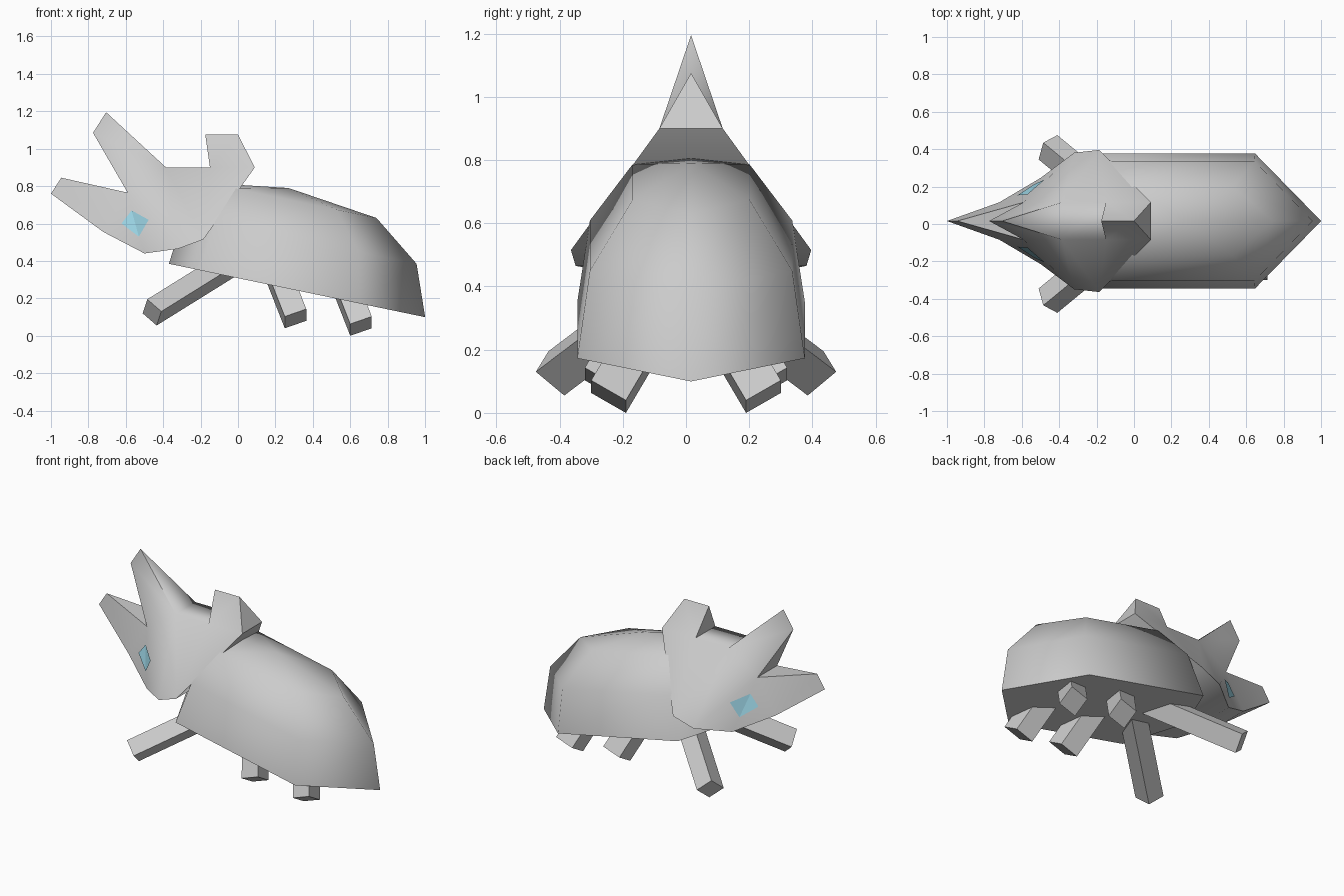
import bpy, bmesh, math
from mathutils import Vector
from mathutils.bvhtree import BVHTree

cube = bpy.data.objects.get("Cube")
if cube:
    bpy.data.objects.remove(cube, do_unlink=True)

MID = 0.016  # the shell and head sit slightly off the centre line


def material(name, rgb):
    m = bpy.data.materials.new(name)
    m.use_nodes = True
    m.diffuse_color = (*rgb, 1)
    m.node_tree.nodes["Principled BSDF"].inputs["Base Color"].default_value = (*rgb, 1)
    return m


grey = material("shell grey", (0.6, 0.6, 0.6))
blue = material("eye blue", (0.36, 0.72, 0.85))


def make(name, bm, mat):
    bmesh.ops.recalc_face_normals(bm, faces=bm.faces)
    mesh = bpy.data.meshes.new(name)
    bm.to_mesh(mesh)
    bm.free()
    mesh.materials.append(mat)
    ob = bpy.data.objects.new(name, mesh)
    bpy.context.collection.objects.link(ob)
    return ob


# Shell: stacked six-sided rings closing on one apex, on a tilted flat base
along, up = Vector((0.979, 0, -0.204)), Vector((0.204, 0, 0.979))
origin = Vector((-0.37, MID, 0.385))


def shell_point(u, y, v):
    return origin + along * u + up * v + Vector((0, y, 0))


bm = bmesh.new()
rings = []
# front tip, front corner, rear corner, rear tip, half width, height
for f, fc, rc, r, w, v in [(0, 0.17, 1.04, 1.40, 0.36, 0),
                           (0.03, 0.2, 0.98, 1.297, 0.32, 0.27),
                           (0.12, 0.27, 0.82, 1.037, 0.185, 0.466)]:
    outline = [(f, 0), (fc, -w), (rc, -w), (r, 0), (rc, w), (fc, w)]
    rings.append([bm.verts.new(shell_point(u, y, v)) for u, y in outline])
apex = bm.verts.new(shell_point(0.544, 0, 0.527))
for i in range(6):
    j = (i + 1) % 6
    for low, high in zip(rings, rings[1:]):
        bm.faces.new((low[i], low[j], high[j], high[i]))
    bm.faces.new((rings[-1][i], rings[-1][j], apex))
for face in bm.faces:
    face.smooth = True
base = bm.faces.new(rings[0])
for edge in base.edges:
    edge.smooth = False
make("shell", bm, grey)

# Head: side outline with half widths, mirrored across the centre line
points = {
    "a": (-1, 0, 0.76), "b": (-0.945, 0, 0.845),        # lower horn tip
    "c": (-0.59, 0.1, 0.765),                           # notch between horns
    "d": (-0.775, 0, 1.085), "e": (-0.705, 0, 1.195),   # upper horn tip
    "f": (-0.385, 0.1, 0.9), "g": (-0.15, 0.1, 0.9),    # top of the head
    "h": (-0.175, 0, 1.075), "i": (0, 0, 1.075),        # crest ridge
    "j": (0.09, 0.1, 0.9), "k": (-0.185, 0.38, 0.515),  # rear edge
    "l": (-0.32, 0.365, 0.465), "m": (-0.5, 0.23, 0.44), "n": (-0.72, 0.1, 0.555),
}
side_faces = ["abcn", "cdef", "ghij", "fgjk", "cfkl", "clm", "cmn"]
# each chain is bridged to its mirror image
bridges = ["bc", "cd", "ef", "fg", "gh", "ij", "jk", "kl", "lm", "mn", "na"]
bm = bmesh.new()
half = {s: {} for s in (1, -1)}
for key, (x, y, z) in points.items():
    for s in half:
        if s == -1 and y == 0:
            half[s][key] = half[1][key]
        else:
            half[s][key] = bm.verts.new((x, MID + s * y, z))
for names in side_faces:
    for s in half:
        bm.faces.new([half[s][n] for n in names])
for p, q in bridges:
    loop = [half[1][p], half[1][q], half[-1][q], half[-1][p]]
    bm.faces.new(list(dict.fromkeys(loop)))
bmesh.ops.triangulate(bm, faces=[f for f in bm.faces if len(f.verts) > 3])
bm.normal_update()
surface = BVHTree.FromBMesh(bm)
head = make("head", bm, grey)
bpy.context.view_layer.objects.active = head
head.select_set(True)
bpy.ops.object.shade_smooth_by_angle(angle=math.radians(60))
head.select_set(False)

# Eyes: thin folded diamonds laid on the cheeks
diamond = [(-0.566, 0.67), (-0.475, 0.62), (-0.527, 0.53), (-0.62, 0.6)]
for s, label in ((1, "left"), (-1, "right")):
    bm = bmesh.new()
    vs = []
    for x, z in diamond:
        hit = surface.ray_cast(Vector((x, s * 2, z)), Vector((0, -s, 0)))[0]
        vs.append(bm.verts.new(hit + Vector((-0.003, s * 0.005, 0))))
    top, back, low, front = vs
    bm.faces.new((top, back, low))
    bm.faces.new((top, low, front))
    make("eye_" + label, bm, blue)
    bpy.data.objects["eye_" + label].data.update()

# Legs: square bars, each from a lowest foot corner, two foot edges and a run
splay = ((0.115, 0, 0.04), (0, 0.11, 0.063), (-0.11, -0.165, 0.28))
legs = {
    "front_leg": ((-0.435, 0.385, 0.055),
                  (-0.075, -0.04, 0.065), (0.025, 0.09, 0.075), (0.45, -0.37, 0.28)),
    "middle_leg": ((0.25, 0.21, 0.04), *splay),
    "rear_leg": ((0.6, 0.19, 0.0), *splay),
}
for name, data in legs.items():
    corner, e1, e2, run = map(Vector, data)
    for s, label in ((1, "left"), (-1, "right")):
        bm = bmesh.new()
        bmesh.ops.create_cube(bm, size=1)
        for v in bm.verts:
            a, b, c = v.co + Vector((0.5, 0.5, 0.5))
            v.co = corner + e1 * a + e2 * b + run * c
            v.co.y *= s
        make(name + "_" + label, bm, grey)
